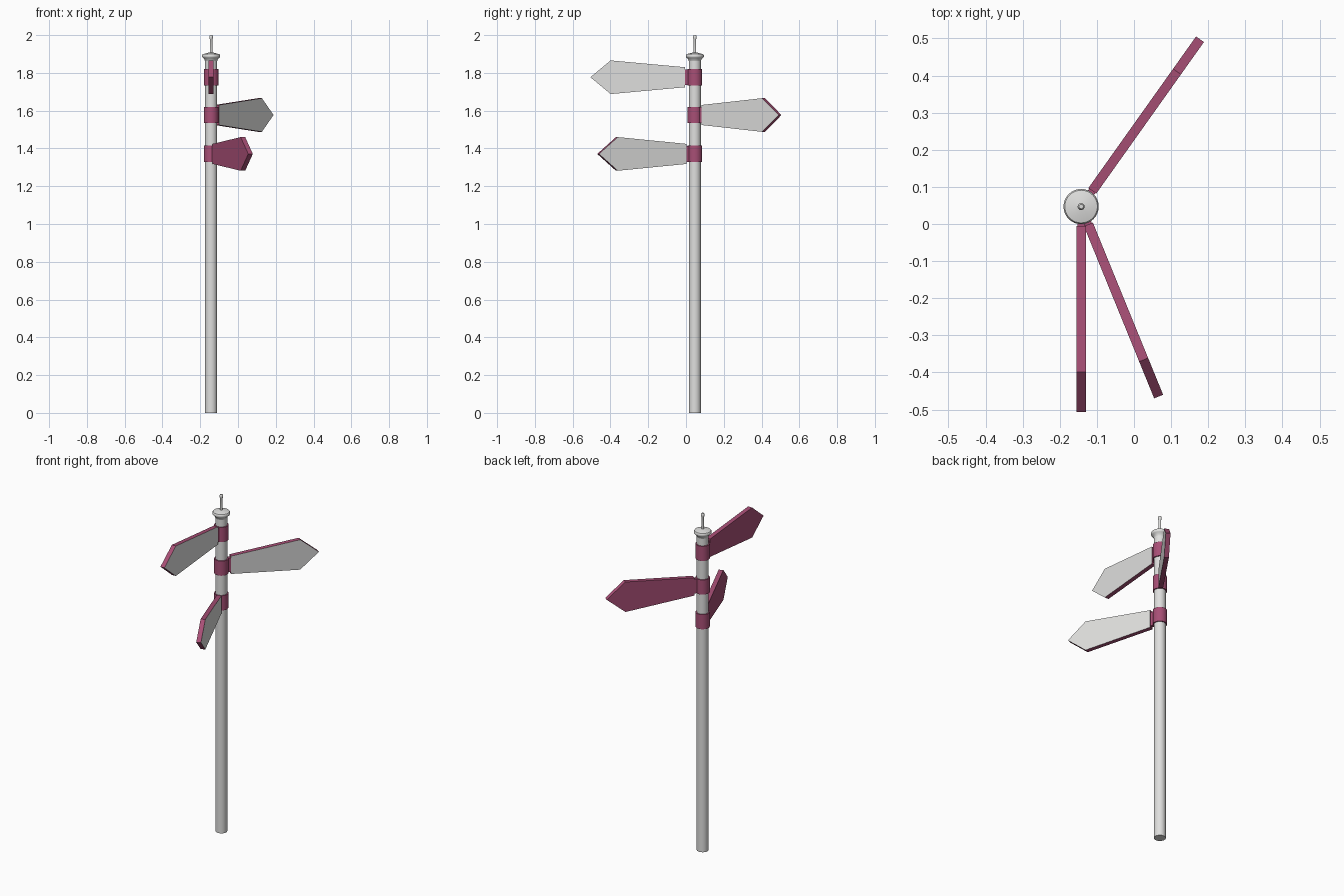
import bpy, bmesh, math
from mathutils import Matrix, Vector

if "Cube" in bpy.data.objects:
    bpy.data.objects.remove(bpy.data.objects["Cube"])

PX, PY = -0.1425, 0.047      # pole axis


def material(name, rgb):
    m = bpy.data.materials.new(name)
    m.diffuse_color = (*rgb, 1)
    m.use_nodes = True
    m.node_tree.nodes["Principled BSDF"].inputs["Base Color"].default_value = m.diffuse_color
    return m


GREY = material("light grey", (0.74, 0.74, 0.73))
PINK = material("plum pink", (0.39, 0.078, 0.18))


def finish(name, bm, mats, matrix):
    bmesh.ops.recalc_face_normals(bm, faces=bm.faces)
    me = bpy.data.meshes.new(name)
    bm.to_mesh(me)
    bm.free()
    for m in mats:
        me.materials.append(m)
    ob = bpy.data.objects.new(name, me)
    bpy.context.collection.objects.link(ob)
    ob.matrix_world = matrix
    return ob


def lathe(name, profile, mat, z=0.0, sides=32):
    """Spin (radius, height) points around the pole axis, with capped ends."""
    bm = bmesh.new()
    rings = []
    for r, h in profile:
        rings.append([bm.verts.new((r * math.cos(2 * math.pi * i / sides),
                                    r * math.sin(2 * math.pi * i / sides), h))
                      for i in range(sides)])
    for a, b in zip(rings, rings[1:]):
        for i in range(sides):
            j = (i + 1) % sides
            bm.faces.new((a[i], a[j], b[j], b[i]))
    bm.faces.new(rings[0])
    bm.faces.new(rings[-1])
    ob = finish(name, bm, [mat], Matrix.Translation((PX, PY, z)))
    bpy.ops.object.select_all(action='DESELECT')
    bpy.context.view_layer.objects.active = ob
    ob.select_set(True)
    bpy.ops.object.shade_smooth_by_angle(angle=math.radians(35))
    return ob


def prism(name, outline, thickness, mats, matrix, grey_side=0):
    """Extrude an (along, up) outline; one broad side may be grey."""
    bm = bmesh.new()
    face = bm.faces.new([bm.verts.new((x, -thickness / 2, z)) for x, z in outline])
    ext = bmesh.ops.extrude_face_region(bm, geom=[face])
    new = [v for v in ext["geom"] if isinstance(v, bmesh.types.BMVert)]
    bmesh.ops.translate(bm, verts=new, vec=(0, thickness, 0))
    bmesh.ops.recalc_face_normals(bm, faces=bm.faces)
    if grey_side:
        for f in bm.faces:
            if f.normal.y * grey_side > 0.9:
                f.material_index = 1
    return finish(name, bm, mats, matrix)


# Pole, flared cap and thin finial
lathe("pole", [(0.032, 0), (0.032, 1.88)], GREY)
lathe("cap", [(0.032, 1.862), (0.036, 1.874), (0.044, 1.880), (0.0475, 1.885),
              (0.0475, 1.894), (0.044, 1.899), (0.010, 1.908)], GREY)
lathe("finial", [(0.007, 1.90), (0.007, 1.978), (0.0095, 1.983), (0.0095, 1.994),
                 (0.006, 2.0)], GREY, sides=16)

# Signs: pointed board, clamp band and bracket; (name, height, heading, grey side)
BOARD = [(0.052, -0.053), (0.446, -0.089), (0.553, 0.0), (0.446, 0.089), (0.052, 0.053)]
BRACKET = [(0.030, -0.042), (0.056, -0.042), (0.056, 0.042), (0.030, 0.042)]
for name, z, heading, side in (("upper", 1.777, -90, 1),
                               ("middle", 1.577, 54.6, -1),
                               ("lower", 1.371, -67.8, 1)):
    place = Matrix.Translation((PX, PY, z)) @ Matrix.Rotation(math.radians(heading), 4, 'Z')
    prism(name + "_sign", BOARD, 0.026, [PINK, GREY], place, side)
    prism(name + "_bracket", BRACKET, 0.020, [PINK], place)
    lathe(name + "_band", [(0.031, -0.0435), (0.0385, -0.0435), (0.0385, 0.0435),
                           (0.031, 0.0435)], PINK, z)
